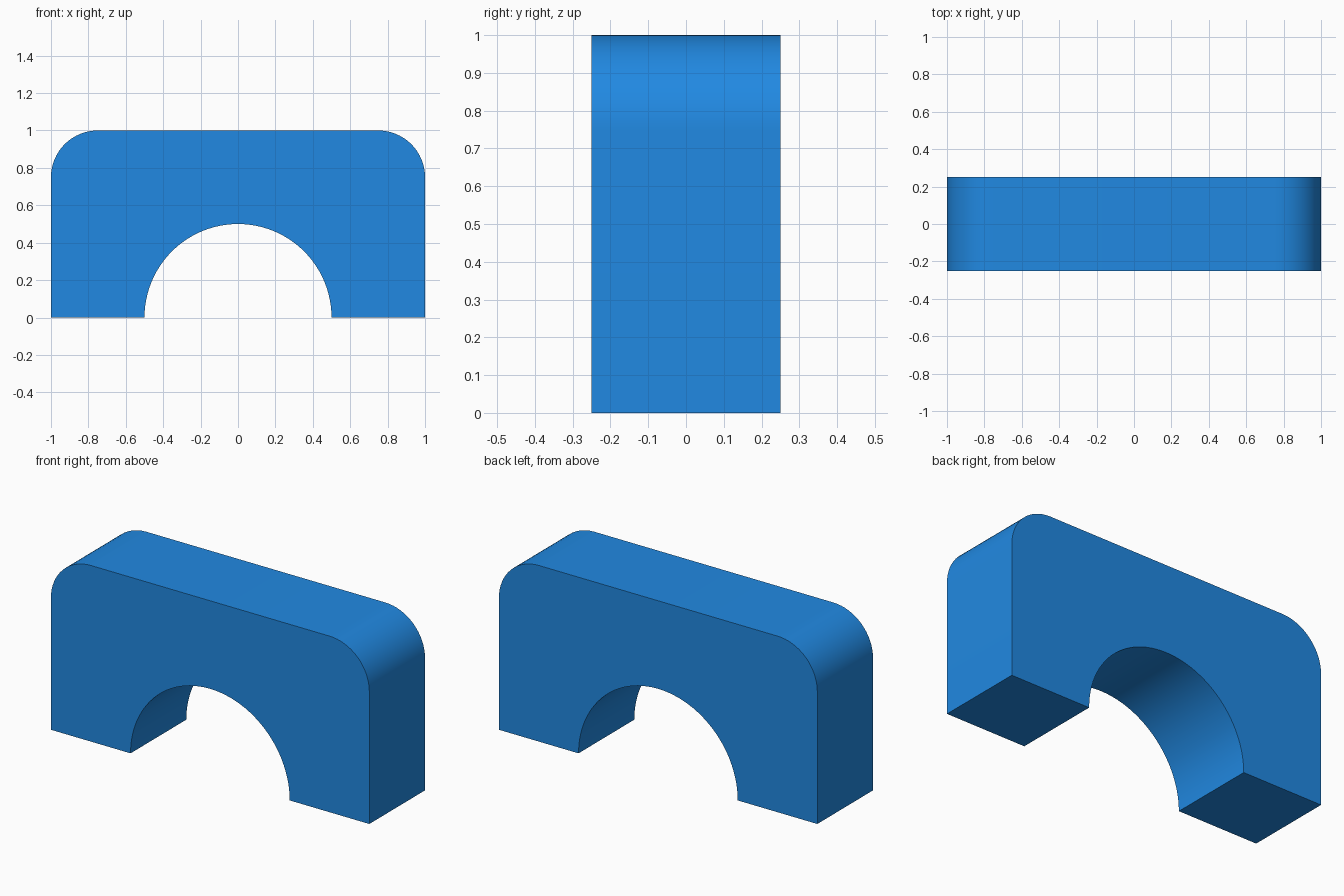
import bpy, bmesh
from math import pi, sin, cos, radians

if "Cube" in bpy.data.objects:
    bpy.data.objects.remove(bpy.data.objects["Cube"])

DEPTH = 0.5


def arc(cx, cz, r, start, end, steps):
    """Points along a circular arc in the XZ plane."""
    return [(cx + r * cos(start + (end - start) * i / steps),
             cz + r * sin(start + (end - start) * i / steps))
            for i in range(steps + 1)]


# Arch outline: feet, rounded top corners, half-round opening
profile = [(1, 0)]
profile += arc(0.75, 0.75, 0.25, 0, pi / 2, 16)
profile += arc(-0.75, 0.75, 0.25, pi / 2, pi, 16)
profile += [(-1, 0)]
profile += arc(0, 0, 0.5, pi, 0, 48)

# Extrude the outline from front to back
bm = bmesh.new()
front = bm.faces.new([bm.verts.new((x, -DEPTH / 2, z)) for x, z in profile])
result = bmesh.ops.extrude_face_region(bm, geom=[front], use_keep_orig=True)
back = [v for v in result["geom"] if isinstance(v, bmesh.types.BMVert)]
bmesh.ops.translate(bm, verts=back, vec=(0, DEPTH, 0))
bmesh.ops.recalc_face_normals(bm, faces=bm.faces)

mesh = bpy.data.meshes.new("arch_block")
bm.to_mesh(mesh)
bm.free()
block = bpy.data.objects.new("arch_block", mesh)
bpy.context.collection.objects.link(block)

# Blue paint
blue = bpy.data.materials.new("blue")
blue.diffuse_color = (0.015, 0.25, 0.76, 1)
blue.use_nodes = True
blue.node_tree.nodes["Principled BSDF"].inputs["Base Color"].default_value = blue.diffuse_color
mesh.materials.append(blue)

# Smooth curves, sharp edges
bpy.context.view_layer.objects.active = block
block.select_set(True)
bpy.ops.object.shade_smooth_by_angle(angle=radians(30))
